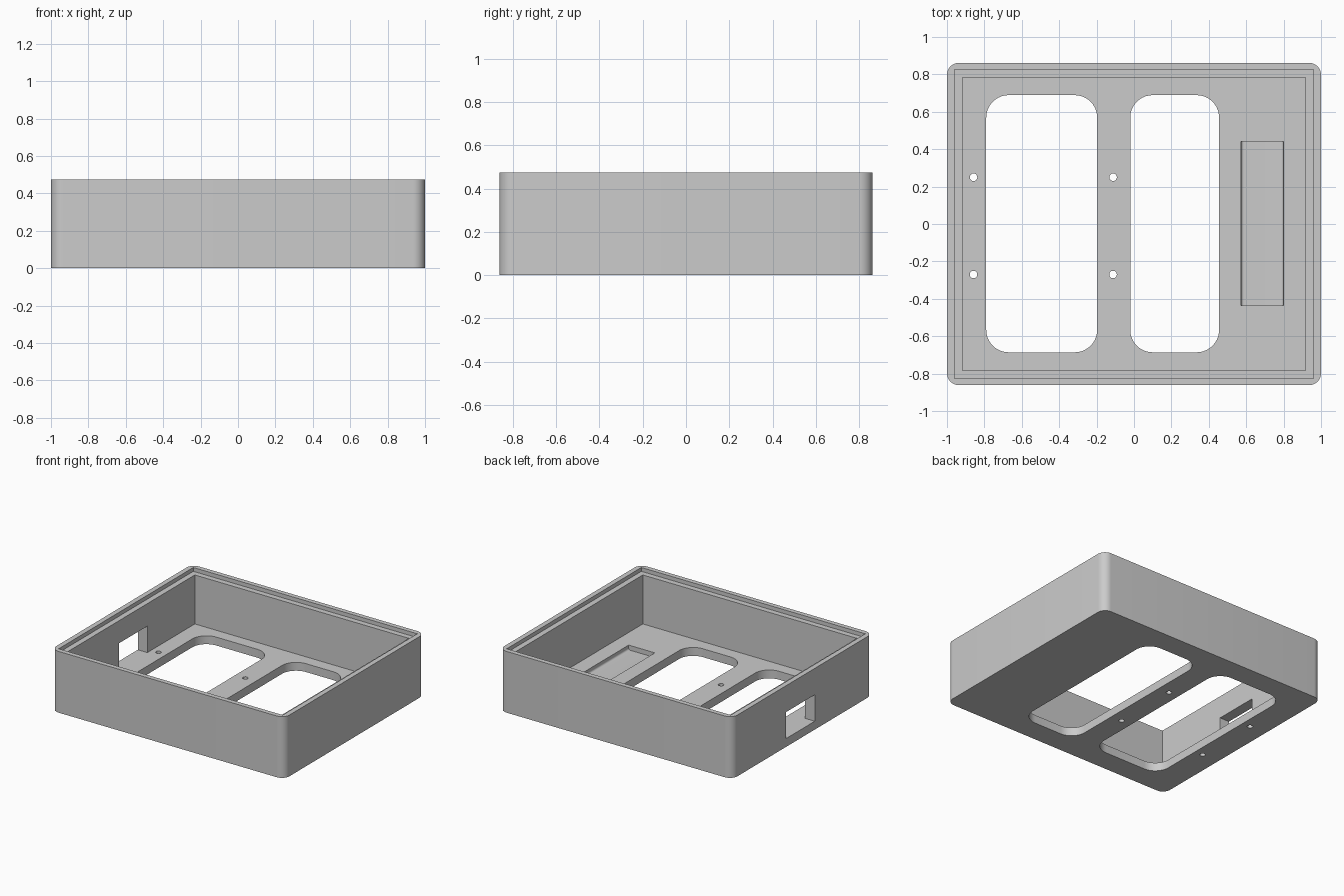
import bpy
import bmesh
import math
from mathutils import Matrix

default = bpy.data.objects.get("Cube")
if default:
    bpy.data.objects.remove(default, do_unlink=True)

HEIGHT = 0.475
FLOOR = 0.065

grey = bpy.data.materials.new("plain grey")
grey.use_nodes = True
colour = (0.6, 0.6, 0.6, 1)
grey.diffuse_color = colour
grey.node_tree.nodes["Principled BSDF"].inputs["Base Color"].default_value = colour


def rounded_outline(a0, a1, b0, b1, radius, steps=10):
    """Points round a rectangle, counter-clockwise, with optional round corners."""
    if radius == 0:
        return [(a0, b0), (a1, b0), (a1, b1), (a0, b1)]
    centres = [(a1 - radius, b1 - radius), (a0 + radius, b1 - radius),
               (a0 + radius, b0 + radius), (a1 - radius, b0 + radius)]
    points = []
    for corner, (ca, cb) in enumerate(centres):
        for i in range(steps + 1):
            angle = math.pi / 2 * (corner + i / steps)
            points.append((ca + radius * math.cos(angle), cb + radius * math.sin(angle)))
    return points


def prism(name, x, y, z, radius=0.0, along_y=False):
    """Rounded block, extruded up z, or along y when asked."""
    second, depth = (z, y) if along_y else (y, z)
    bm = bmesh.new()
    base = bm.faces.new([bm.verts.new((a, b, depth[0]))
                         for a, b in rounded_outline(*x, *second, radius)])
    top = bmesh.ops.extrude_face_region(bm, geom=[base])["geom"]
    bmesh.ops.translate(bm, vec=(0, 0, depth[1] - depth[0]),
                        verts=[v for v in top if isinstance(v, bmesh.types.BMVert)])
    if along_y:
        # swap the second and third axes
        bmesh.ops.transform(bm, verts=bm.verts, matrix=Matrix(
            ((1, 0, 0, 0), (0, 0, 1, 0), (0, 1, 0, 0), (0, 0, 0, 1))))
    bmesh.ops.recalc_face_normals(bm, faces=bm.faces)
    mesh = bpy.data.meshes.new(name)
    bm.to_mesh(mesh)
    bm.free()
    mesh.materials.append(grey)
    obj = bpy.data.objects.new(name, mesh)
    bpy.context.collection.objects.link(obj)
    return obj


def cut(target, cutter):
    """Subtract the cutter and remove it."""
    cutter.hide_render = True
    mod = target.modifiers.new("cut", "BOOLEAN")
    mod.operation = "DIFFERENCE"
    mod.solver = "EXACT"
    mod.object = cutter
    bpy.context.view_layer.objects.active = target
    bpy.ops.object.modifier_apply(modifier=mod.name)
    bpy.data.objects.remove(cutter, do_unlink=True)


# Open tray with rounded outer corners
tray = prism("enclosure_tray", (-1, 1), (-0.862, 0.862), (0, HEIGHT), 0.065)

# Square-cornered cavity and the lid ledge round its rim
cut(tray, prism("cavity", (-0.918, 0.918), (-0.782, 0.782), (FLOOR, 1)))
cut(tray, prism("lid_ledge", (-0.961, 0.961), (-0.825, 0.825), (HEIGHT - 0.03, 1)))

# Two large rounded openings through the floor
for x in ((-0.79, -0.197), (-0.02, 0.455)):
    cut(tray, prism("floor_opening", x, (-0.686, 0.689), (-0.1, 0.2), 0.12))

# Four screw holes
for x in (-0.858, -0.112):
    for y in (-0.27, 0.25):
        cut(tray, prism("screw_hole", (x - 0.02, x + 0.02), (y - 0.02, y + 0.02),
                        (-0.1, 0.2), 0.0199, along_y=False))

# Shallow pocket in the floor with filleted long edges
cut(tray, prism("floor_pocket", (0.573, 0.798), (-0.437, 0.442),
                (FLOOR - 0.037, 0.2), 0.015, along_y=True))

# Cable window through the side wall, level with the floor
cut(tray, prism("cable_window", (-1.1, -0.85), (-0.15, 0.2), (FLOOR, 0.27)))

# Smooth the round corners and keep the edges sharp
bpy.ops.object.select_all(action="DESELECT")
tray.select_set(True)
bpy.context.view_layer.objects.active = tray
bpy.ops.object.shade_smooth_by_angle(angle=math.radians(30))
